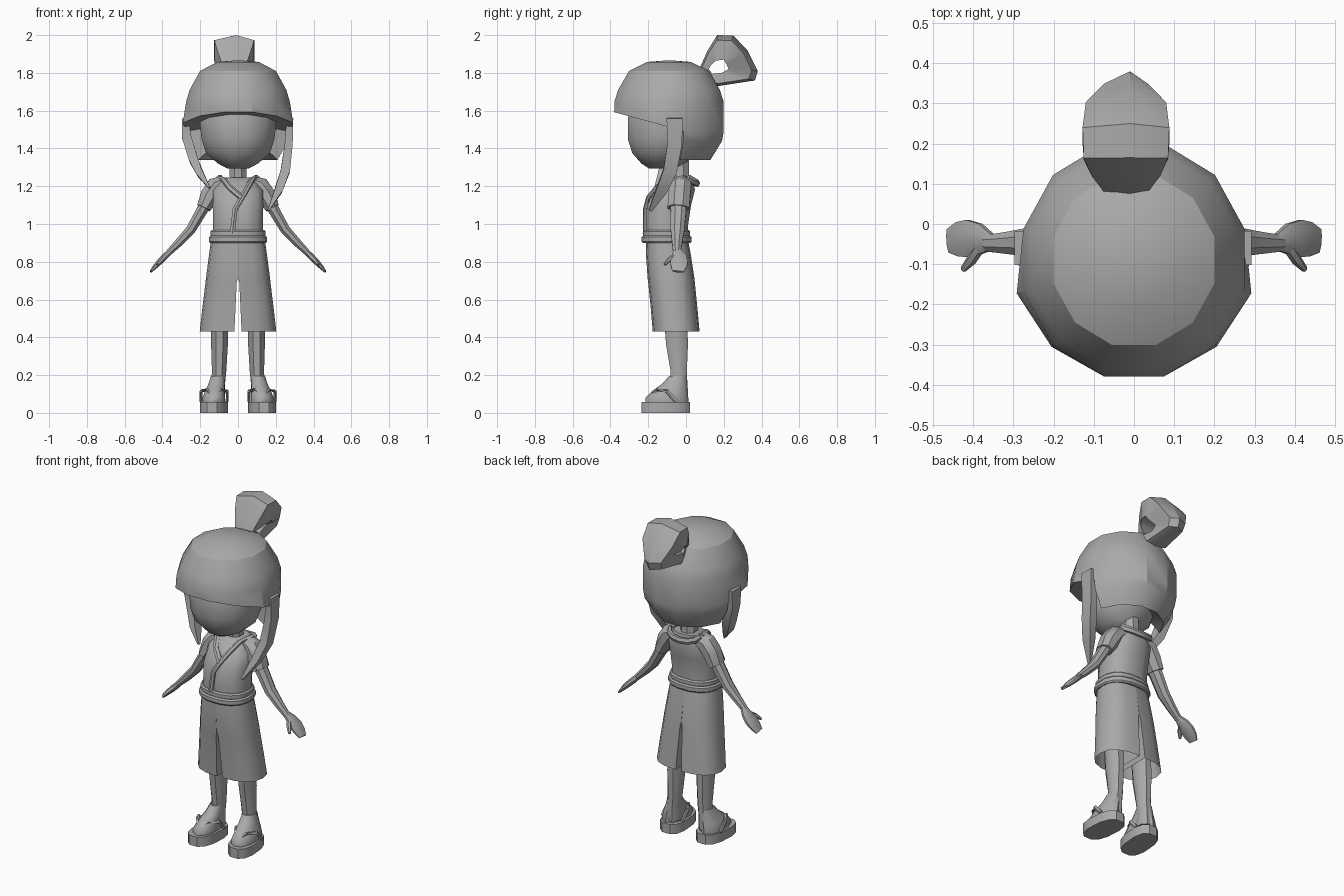
import bpy, bmesh
from math import sin, cos, pi, radians
from mathutils import Vector

if "Cube" in bpy.data.objects:
    bpy.data.objects.remove(bpy.data.objects["Cube"])

grey = bpy.data.materials.new("plain_grey")
grey.use_nodes = True
grey.diffuse_color = (0.4, 0.4, 0.4, 1)
grey.node_tree.nodes["Principled BSDF"].inputs["Base Color"].default_value = (0.4, 0.4, 0.4, 1)


def finish(name, bm, angle=35):
    """Turn a bmesh into a smooth object with sharp creases."""
    bmesh.ops.recalc_face_normals(bm, faces=bm.faces)
    me = bpy.data.meshes.new(name)
    bm.to_mesh(me)
    bm.free()
    me.materials.append(grey)
    me.shade_smooth()
    me.set_sharp_from_angle(angle=radians(angle))
    ob = bpy.data.objects.new(name, me)
    bpy.context.collection.objects.link(ob)
    return ob


def skin(name, rings, caps=True, loop=False, angle=35):
    """Bridge rings of points that all have the same count."""
    bm = bmesh.new()
    rows = [[bm.verts.new(p) for p in ring] for ring in rings]
    pairs = list(zip(rows, rows[1:]))
    if loop:
        pairs.append((rows[-1], rows[0]))
    for a, b in pairs:
        for i in range(len(a)):
            j = (i + 1) % len(a)
            bm.faces.new((a[i], a[j], b[j], b[i]))
    if caps and not loop:
        bm.faces.new(rows[0])
        bm.faces.new(rows[-1])
    return finish(name, bm, angle)


def oval(cx, y0, y1, z, rx, n=12, power=1.0):
    """Level ring between y0 and y1; power below 1 makes it boxier."""
    def soft(v):
        return abs(v) ** power * (1 if v > 0 else -1)
    angles = [2 * pi * (i + 0.5) / n for i in range(n)]
    return [(cx + rx * soft(cos(a)), (y0 + y1) / 2 + (y1 - y0) / 2 * soft(sin(a)), z)
            for a in angles]


def tube(name, path, n=6, side=1, ref=(0, 1, 0), angle=35):
    """Sweep along rows of x, y, z, half width along ref, half thickness."""
    pts = [Vector((p[0] * side, p[1], p[2])) for p in path]
    rings = []
    for i, (c, p) in enumerate(zip(pts, path)):
        t = (pts[min(i + 1, len(pts) - 1)] - pts[max(i - 1, 0)]).normalized()
        u = (Vector(ref) - t * t.dot(Vector(ref))).normalized()
        v = t.cross(u)
        angles = [2 * pi * (k + 0.5) / n for k in range(n)]
        rings.append([c + u * p[3] * cos(a) + v * p[4] * sin(a) for a in angles])
    return skin(name, rings, angle=angle)


# Head and neck
skin("face", [oval(0, -.2, -.03, 1.295, .06), oval(0, -.24, .0, 1.32, .11),
              oval(0, -.29, .05, 1.375, .175), oval(0, -.315, .09, 1.45, .2),
              oval(0, -.315, .1, 1.56, .212), oval(0, -.28, .08, 1.66, .19)], angle=50)
skin("neck", [oval(0, -.09, .03, 1.17, .065, 8), oval(0, -.08, .02, 1.24, .047, 8),
              oval(0, -.1, .02, 1.34, .05, 8)])


# Hair cap: a dome with a raised brim over the face and a longer back
def hair_cap():
    bm = bmesh.new()
    n = 12
    top = bm.verts.new((0, -.09, 1.867))
    under = bm.verts.new((0, -.08, 1.54))
    columns = []
    for i in range(n):
        a = 2 * pi * (i + 0.5) / n
        front = cos(a)
        brim = 1.515 + .08 * max(front, 0) if front > 0 else 1.49
        flare = 1 + .07 * sin(a) ** 4 * (front > 0)
        rows = [(.4, 1.858), (.73, 1.81), (.93, 1.71), (1, 1.645), (flare, brim)]
        if front < 0:
            rows += [(.97, 1.44), (.76, 1.34)]
        columns.append([bm.verts.new((.285 * s * sin(a), -.09 - .3 * s * front, z))
                        for s, z in rows])
    for i in range(n):
        a, b = columns[i], columns[(i + 1) % n]
        bm.faces.new((top, a[0], b[0]))
        for k in range(min(len(a), len(b)) - 1):
            bm.faces.new((a[k], a[k + 1], b[k + 1], b[k]))
    for e in [e for e in bm.edges if e.is_boundary]:
        bm.faces.new((*e.verts, under))
    finish("hair_cap", bm, 30)


hair_cap()

# Side locks of unequal length
left_lock = [(.275, -.06, 1.56, .06, .025), (.268, -.06, 1.42, .055, .03),
             (.25, -.085, 1.28, .05, .034), (.215, -.13, 1.18, .04, .03),
             (.16, -.19, 1.07, .012, .006)]
right_lock = [(.28, -.06, 1.56, .06, .025), (.272, -.06, 1.46, .055, .035),
              (.235, -.08, 1.34, .05, .034), (.2, -.12, 1.265, .04, .026),
              (.15, -.16, 1.19, .012, .006)]
tube("left_lock", left_lock, 4)
tube("right_lock", right_lock, 4, -1)

# Looped topknot: outer y, z, inner y, z, half width
knot = [(.07, 1.82, .12, 1.82, .055), (.115, 1.92, .135, 1.845, .085),
        (.165, 2.0, .16, 1.865, .105), (.25, 1.998, .2, 1.87, .108),
        (.325, 1.92, .215, 1.845, .1), (.38, 1.81, .225, 1.82, .055),
        (.365, 1.76, .19, 1.8, .05), (.17, 1.73, .14, 1.795, .065)]
rings = []
for oy, oz, iy, iz, w in knot:
    ey, ez = oy + (iy - oy) * .2, oz + (iz - oz) * .2
    rings.append([(-.02 - w, iy, iz), (-.02 + w, iy, iz), (-.02 + w, ey, ez),
                  (-.01, oy, oz), (-.02 - w, ey, ez)])
skin("topknot", rings, loop=True)

# Jacket body
skin("jacket", [oval(0, -.215, .015, .93, .14, power=.8),
                oval(0, -.215, .015, 1.0, .135, power=.8),
                oval(0, -.21, .03, 1.1, .138, power=.8),
                oval(0, -.165, .05, 1.18, .135, power=.85),
                oval(0, -.1, .04, 1.245, .09, power=.9)], angle=45)

# Crossed lapels and the collar behind the neck
band = [(-.1, .0, 1.245), (-.075, -.09, 1.235), (-.04, -.155, 1.19), (.02, -.2, 1.14)]
tube("right_lapel", [(*p, .018, .012) for p in band], 6, ref=(1, 0, 0))
band = [(.1, .0, 1.245), (.078, -.09, 1.24), (.055, -.15, 1.2), (.02, -.2, 1.14),
        (-.015, -.215, 1.08), (-.03, -.217, .95)]
tube("left_lapel", [(*p, .015, .012) for p in band], 6, ref=(1, 0, 0))
tube("collar", [(.1 * cos(a), .01 + .05 * sin(a), 1.245 - .03 * sin(a), .02, .014)
                for a in [pi * k / 6 for k in range(7)]], 6, ref=(0, 0, 1))

# Sash in two bands
for name, z0, z1, grow in (("lower_sash", .9, .938, .012), ("upper_sash", .932, .968, .004)):
    skin(name, [oval(0, -.225 - g, .02 + g, z, .145 + g, 16, .85)
                for z, g in ((z0, grow - .006), (z0 + .008, grow), (z1 - .008, grow),
                             (z1, grow - .008))])


# Wide trousers: each half is a shell parted by a narrow slit
def trouser_half(name, side):
    rings = []
    for z, y0, y1, rx, gap in ((.92, -.21, .01, .142, 0), (.84, -.212, .025, .153, 0),
                               (.71, -.203, .045, .17, .001), (.69, -.2, .047, .172, .007),
                               (.56, -.187, .06, .188, .013), (.43, -.176, .072, .203, .019)):
        ring = []
        for k in range(9):
            a = pi * (k / 8 - .5)
            x = max(gap, rx * abs(cos(a)) ** .75)
            s = abs(sin(a)) ** .8 * (1 if a > 0 else -1)
            ring.append((side * x, (y0 + y1) / 2 + (y1 - y0) / 2 * s, z))
        rings.append(ring)
    skin(name, rings, caps=False, angle=45)


# Paired limbs
for side, word in ((1, "left"), (-1, "right")):
    trouser_half(word + "_trouser", side)
    tube(word + "_sleeve", [(.07, -.025, 1.225, .055, .035), (.115, -.03, 1.2, .063, .055),
                            (.15, -.035, 1.15, .062, .054), (.182, -.04, 1.085, .062, .04)], 8, side)
    tube(word + "_arm", [(.16, -.04, 1.125, .046, .034), (.195, -.04, 1.065, .044, .032),
                         (.25, -.045, .97, .04, .028), (.31, -.047, .905, .03, .024),
                         (.365, -.048, .85, .022, .018)], 8, side)
    tube(word + "_hand", [(.355, -.046, .86, .022, .017), (.385, -.038, .83, .042, .018),
                          (.415, -.036, .8, .05, .017), (.438, -.038, .775, .046, .013),
                          (.462, -.042, .748, .032, .007)], 8, side)
    tube(word + "_thumb", [(.385, -.06, .83, .014, .014), (.405, -.09, .81, .014, .012),
                           (.425, -.113, .785, .008, .008)], 6, side, ref=(1, 0, 0))
    # Legs run up inside the trousers
    skin(word + "_leg", [oval(side * x, y0, y1, z, rx, 8) for x, y0, y1, z, rx in (
        (.11, -.09, .008, .07, .045), (.105, -.085, .008, .16, .04),
        (.1, -.085, .008, .22, .041), (.098, -.11, .015, .36, .048),
        (.098, -.12, .012, .48, .05), (.098, -.12, .01, .68, .055))], angle=45)
    skin(word + "_foot", [oval(side * x, y0, y1, z, rx, 10, .9) for x, y0, y1, z, rx in (
        (.128, -.215, .012, .05, .06), (.128, -.215, .012, .08, .063),
        (.123, -.18, .01, .115, .054), (.113, -.125, .008, .155, .045),
        (.107, -.09, .005, .195, .038))], angle=45)
    # Thick sole, splayed a little outwards
    skin(word + "_sole", [[(x + side * -.07 * (y + .1), y, z + max(0, -.12 - y) * lift)
                           for x, y, _ in oval(side * .127, -.238, .025, z, .073, 12, .75)]
                          for z, lift in ((0, 0), (.058, 0))])
    # Sandal straps meeting between the toes
    for part, x in (("inner", .058), ("outer", .195)):
        mid = (x + .13) / 2
        tube(f"{word}_{part}_strap", [(.132, -.185, .085, .01, .008), (mid, -.15, .122, .013, .008),
                                      (x, -.1, .115, .012, .008), (x, -.05, .06, .012, .008)],
             5, side, ref=(0, 1, 0))
